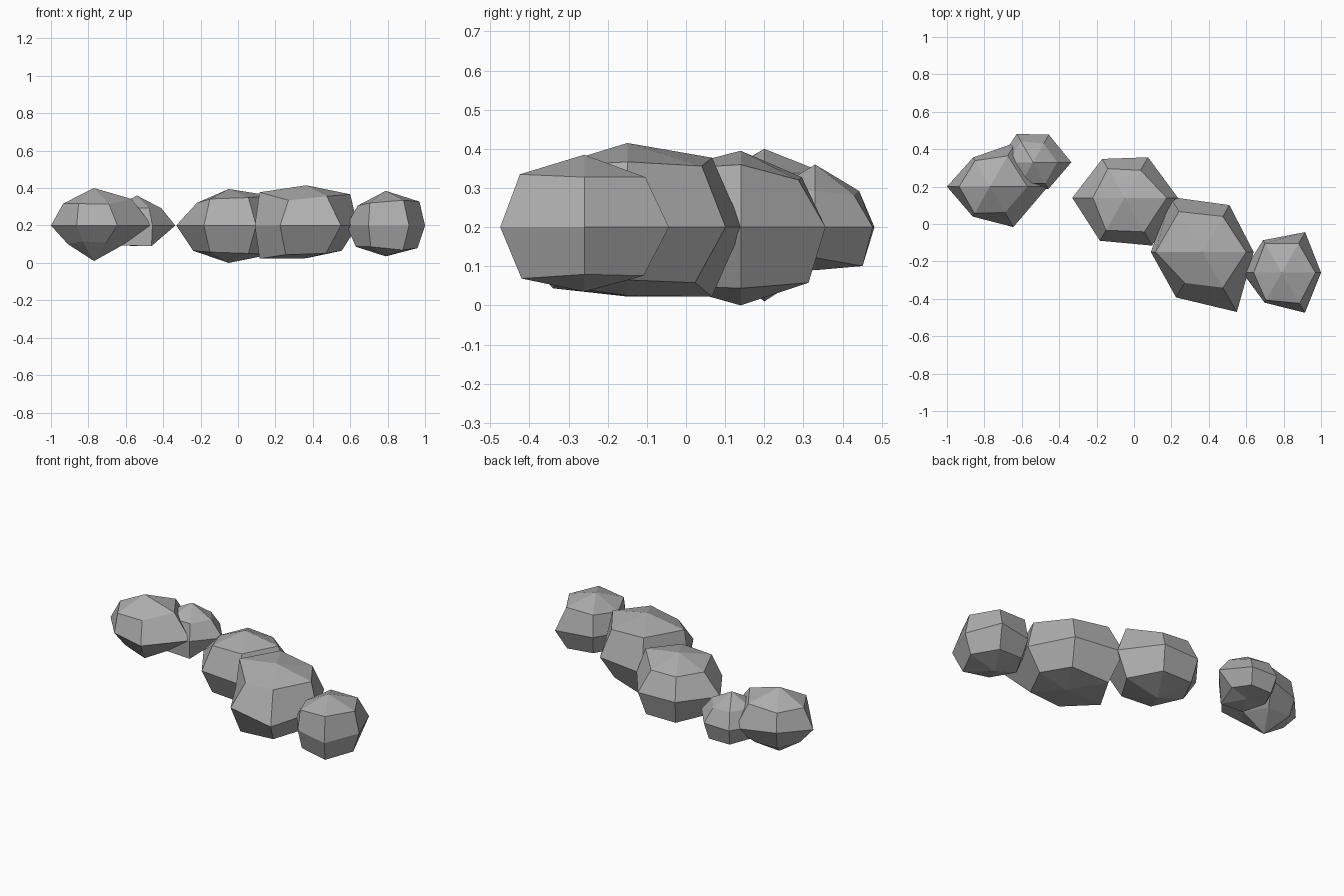
import bpy, bmesh
from math import cos, sin, radians

cube = bpy.data.objects.get("Cube")
if cube:
    bpy.data.objects.remove(cube, do_unlink=True)

# Plain stone colour
stone = bpy.data.materials.new("stone_grey")
stone.use_nodes = True
grey = (0.42, 0.42, 0.42, 1)
stone.diffuse_color = grey
bsdf = stone.node_tree.nodes["Principled BSDF"]
bsdf.inputs["Base Color"].default_value = grey
bsdf.inputs["Roughness"].default_value = 0.9

SIDES = 6
MID = 0.2       # height of every rock's widest ring
SLOPE = 0.71    # rise of the upper and lower rings for their radius


def rock(name, x, y, top, bottom, upper, middle, lower):
    """Six-sided faceted boulder: two tips and three uneven rings."""
    bm = bmesh.new()
    rings = []
    for radii, rise in ((lower, -SLOPE), (middle, 0), (upper, SLOPE)):
        ring = []
        for i, r in enumerate(radii):
            a = radians(360 * i / SIDES)
            ring.append(bm.verts.new((r * cos(a), r * sin(a), r * rise)))
        rings.append(ring)
    low_tip = bm.verts.new((0, 0, bottom - MID))
    top_tip = bm.verts.new((0, 0, top - MID))
    for i in range(SIDES):
        j = (i + 1) % SIDES
        bm.faces.new((low_tip, rings[0][j], rings[0][i]))
        bm.faces.new((top_tip, rings[2][i], rings[2][j]))
        for a, b in zip(rings, rings[1:]):
            bm.faces.new((a[i], a[j], b[j], b[i]))
    bmesh.ops.recalc_face_normals(bm, faces=bm.faces[:])
    mesh = bpy.data.meshes.new(name)
    bm.to_mesh(mesh)
    bm.free()
    mesh.materials.append(stone)
    obj = bpy.data.objects.new(name, mesh)
    obj.location = (x, y, MID)
    bpy.context.collection.objects.link(obj)


# Row of boulders, from the right end to the left end
rock("rock_right_end", -0.77, 0.20, 0.40, 0.01,
     (.20, .19, .16, .165, .165, .16),
     (.31, .27, .18, .23, .185, .25),
     (.15, .15, .15, .14, .12, .13))
rock("rock_right_small", -0.54, 0.33, 0.36, 0.09,
     (.13, .115, .13, .13, .13, .13),
     (.205, .17, .175, .185, .15, .165),
     (.11, .14, .14, .13, .15, .155))
rock("rock_middle", -0.05, 0.14, 0.395, 0.0,
     (.225, .17, .18, .17, .20, .21),
     (.285, .25, .24, .28, .265, .295),
     (.22, .20, .20, .19, .20, .21))
rock("rock_large", 0.365, -0.15, 0.415, 0.025,
     (.235, .22, .25, .25, .19, .22),
     (.275, .29, .34, .275, .28, .37),
     (.19, .20, .25, .25, .22, .21))
rock("rock_left_end", 0.79, -0.26, 0.385, 0.035,
     (.18, .18, .18, .15, .17, .19),
     (.21, .25, .20, .21, .185, .248),
     (.17, .175, .16, .16, .16, .185))
